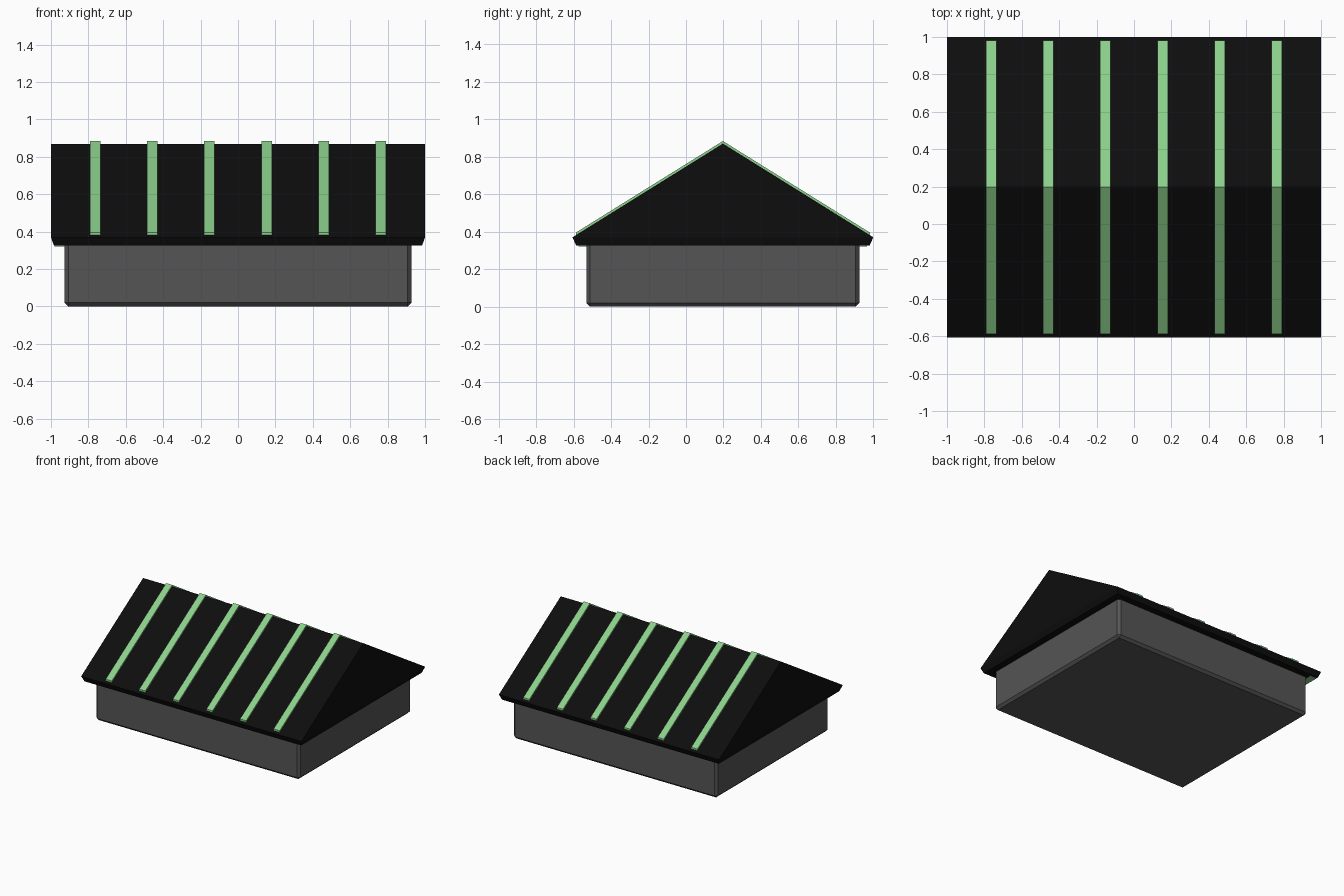
import bpy, bmesh

if "Cube" in bpy.data.objects:
    bpy.data.objects.remove(bpy.data.objects["Cube"])

YC = 0.197            # ridge position along y
HALF = 0.803          # half depth of the roof
EAVE_Z, RIDGE_Z = 0.37, 0.87


def material(name, rgb):
    m = bpy.data.materials.new(name)
    m.diffuse_color = (*rgb, 1)
    m.use_nodes = True
    m.node_tree.nodes["Principled BSDF"].inputs["Base Color"].default_value = m.diffuse_color
    return m


BLACK = material("roof black", (0.0042, 0.0042, 0.0042))
GREY = material("wall grey", (0.09, 0.09, 0.09))
GREEN = material("strip green", (0.26, 0.62, 0.26))


def finish(bm, name, mat):
    bmesh.ops.recalc_face_normals(bm, faces=bm.faces)
    me = bpy.data.meshes.new(name)
    bm.to_mesh(me)
    bm.free()
    me.materials.append(mat)
    ob = bpy.data.objects.new(name, me)
    bpy.context.collection.objects.link(ob)
    return ob


def box(name, x0, x1, y0, y1, z0, z1, mat):
    bm = bmesh.new()
    bmesh.ops.create_cube(bm, size=1)
    for v in bm.verts:
        v.co = (x1 if v.co.x > 0 else x0,
                y1 if v.co.y > 0 else y0,
                z1 if v.co.z > 0 else z0)
    return finish(bm, name, mat)


def prism(name, profile, x0, x1, mat):
    """Extrude a y-z profile along x."""
    bm = bmesh.new()
    face = bm.faces.new([bm.verts.new((x0, y, z)) for y, z in profile])
    ext = bmesh.ops.extrude_face_region(bm, geom=[face])
    for v in ext["geom"]:
        if isinstance(v, bmesh.types.BMVert):
            v.co.x = x1
    return finish(bm, name, mat)


# Walls: a low box with chamfered edges
walls = box("walls", -0.927, 0.927, -0.532, 0.926, 0, 0.345, GREY)
bev = walls.modifiers.new("chamfer", "BEVEL")
bev.width = 0.02
bev.segments = 1

# Gable roof
prism("roof", [(YC - HALF, EAVE_Z), (YC + HALF, EAVE_Z), (YC, RIDGE_Z)],
      -1, 1, BLACK)

# Tapered eave below the roof
bm = bmesh.new()
bmesh.ops.create_cube(bm, size=1)
for v in bm.verts:
    top = v.co.z > 0
    sx, sy = (1 if v.co.x > 0 else -1), (1 if v.co.y > 0 else -1)
    v.co = (sx * (1 if top else 0.984),
            YC + sy * (HALF if top else HALF - 0.02),
            EAVE_Z if top else 0.325)
finish(bm, "eave", BLACK)

# Six strips folded over the ridge
slope = (RIDGE_Z - EAVE_Z) / HALF
reach = HALF - 0.018
low = RIDGE_Z - slope * reach
t = 0.014
strip = [(YC - reach, low), (YC, RIDGE_Z), (YC + reach, low),
         (YC + reach, low + t), (YC, RIDGE_Z + t), (YC - reach, low + t)]
for i in range(6):
    x = -0.763 + i * 0.3052
    prism(f"roof_strip_{i + 1}", strip, x - 0.028, x + 0.028, GREEN)

# Thin plate under the left eave
box("under_eave_strip", -0.982, -0.925, YC - 0.77, YC + 0.77, 0.322, 0.326, GREEN)
